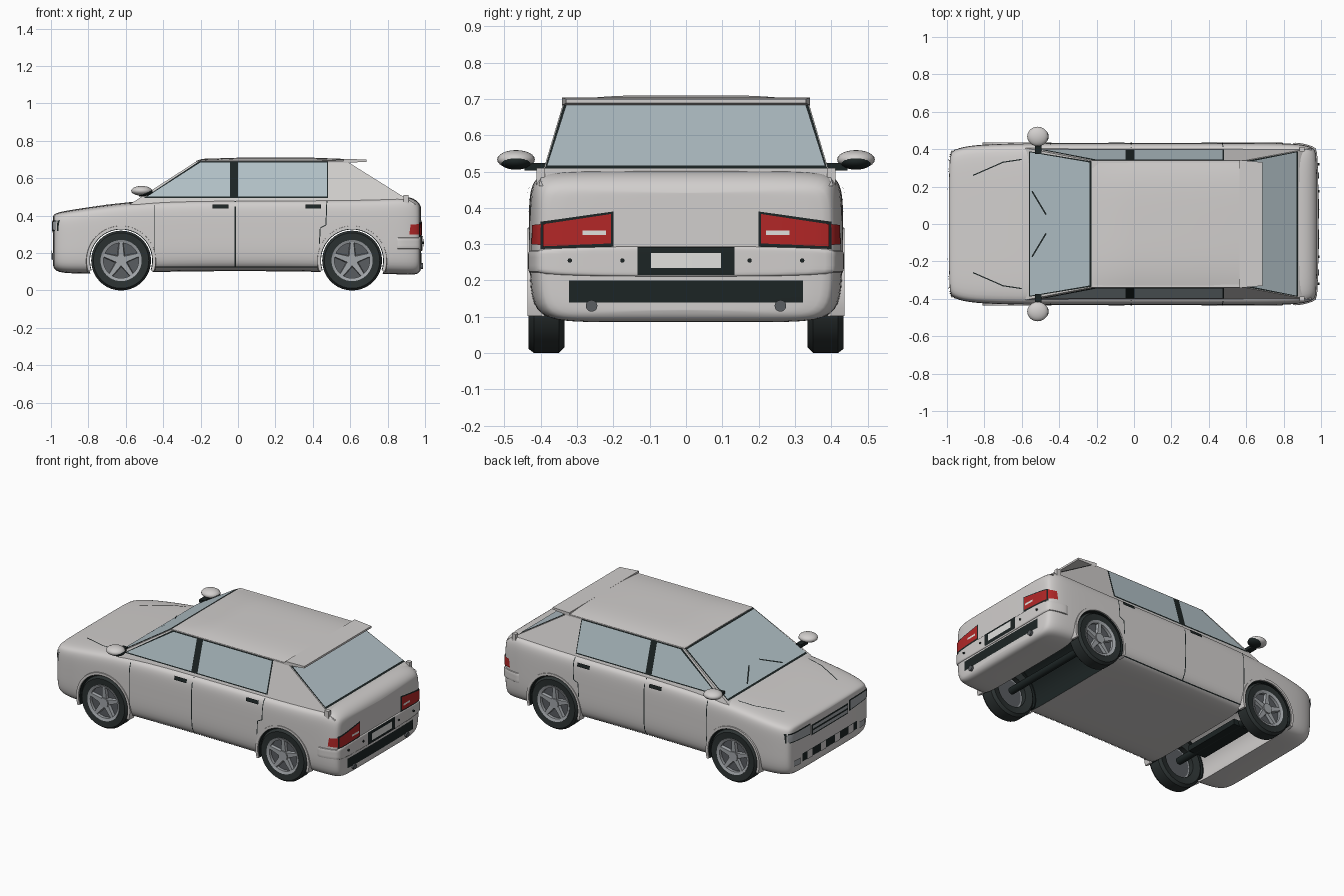
import bpy, bmesh
from math import sin, cos, radians
from mathutils import Vector, Matrix
from mathutils.bvhtree import BVHTree

cube = bpy.data.objects.get("Cube")
if cube:
    bpy.data.objects.remove(cube, do_unlink=True)


def material(name, r, g, b):
    m = bpy.data.materials.new(name)
    m.use_nodes = True
    m.diffuse_color = (r, g, b, 1)
    m.node_tree.nodes["Principled BSDF"].inputs["Base Color"].default_value = (r, g, b, 1)
    return m


silver = material("silver paint", .64, .62, .61)
glass = material("pale glass", .45, .54, .58)
black = material("black trim", .012, .018, .018)
rubber = material("tyre rubber", .025, .032, .032)
alloy = material("alloy grey", .36, .38, .40)
shadow_grey = material("dark grey metal", .10, .11, .12)
red = material("tail light red", .45, .02, .02)
white = material("plate white", .75, .75, .73)


def finish(name, bm, mat, smooth=35):
    bmesh.ops.recalc_face_normals(bm, faces=bm.faces)
    mesh = bpy.data.meshes.new(name)
    bm.to_mesh(mesh)
    bm.free()
    mesh.materials.append(mat)
    if smooth:
        mesh.shade_smooth()
        mesh.set_sharp_from_angle(angle=radians(smooth))
    obj = bpy.data.objects.new(name, mesh)
    bpy.context.collection.objects.link(obj)
    return obj


def loft(name, rings, mat, closed=False, smooth=35):
    """Skin rings of points; open lofts get ladder shaped end caps."""
    bm = bmesh.new()
    rows = [[bm.verts.new(p) for p in ring] for ring in rings]
    n = len(rows[0])
    pairs = list(zip(rows, rows[1:])) + ([(rows[-1], rows[0])] if closed else [])
    for a, b in pairs:
        for i in range(n):
            j = (i + 1) % n
            bm.faces.new((a[i], a[j], b[j], b[i]))
    if not closed:
        for row in (rows[0], rows[-1]):
            for i in range(n // 2 - 1):
                bm.faces.new((row[i], row[i + 1], row[n - 2 - i], row[n - 1 - i]))
    return finish(name, bm, mat, smooth)


def sweep(name, profile, cx, cz, a0, a1, steps, mat):
    """Turn an (r, y) profile about a wheel axis."""
    full = a1 - a0 == 360
    rings = []
    for k in range(steps if full else steps + 1):
        a = radians(a0 + (a1 - a0) * k / steps)
        rings.append([(cx + r * cos(a), y, cz + r * sin(a)) for r, y in profile])
    return loft(name, rings, mat, full)


def box(name, lo, hi, mat):
    (x, y, z), (X, Y, Z) = lo, hi
    return loft(name, [[(a, y, z), (a, Y, z), (a, Y, Z), (a, y, Z)] for a in (x, X)], mat, smooth=0)


def cyl(name, centre, r, depth, axis, mat, sides=32):
    bm = bmesh.new()
    turn = Matrix.Rotation(radians(90), 4, "X" if axis == "y" else "Y")
    bmesh.ops.create_cone(bm, cap_ends=True, segments=sides, radius1=r, radius2=r,
                          depth=depth, matrix=Matrix.Translation(centre) @ turn)
    return finish(name, bm, mat)


def ellipsoid(name, centre, size, mat):
    bm = bmesh.new()
    bmesh.ops.create_uvsphere(bm, u_segments=24, v_segments=12, radius=1,
                              matrix=Matrix.Translation(centre) @ Matrix.Diagonal((*size, 1)))
    return finish(name, bm, mat, 60)


def bake(obj):
    dg = bpy.context.evaluated_depsgraph_get()
    mesh = bpy.data.meshes.new_from_object(obj.evaluated_get(dg))
    obj.modifiers.clear()
    obj.data = mesh
    mesh.shade_smooth()
    mesh.set_sharp_from_angle(angle=radians(40))


def tree(obj):
    bpy.context.view_layer.update()
    return BVHTree.FromObject(obj, bpy.context.evaluated_depsgraph_get())


def patch(name, quad, view, mat, target, lift=.004, n=10):
    """Lay a thin plate on a surface by projecting a flat quad along the view axis."""
    d = Vector(view)
    c = [Vector(p) for p in quad]
    bm = bmesh.new()
    grid = []
    for i in range(n + 1):
        row = []
        for j in range(n + 1):
            u, v = i / n, j / n
            p = c[0].lerp(c[1], u).lerp(c[3].lerp(c[2], u), v)
            start = (d.x * 2, p.x, p.y) if d.x else (p.x, d.y * 2, p.y) if d.y else (p.x, p.y, 2)
            hit, normal, _, _ = target.ray_cast(Vector(start), -d)
            row.append(bm.verts.new(hit + normal * lift) if hit else None)
        grid.append(row)
    for a, b in zip(grid, grid[1:]):
        for j in range(n):
            corners = (a[j], b[j], b[j + 1], a[j + 1])
            if all(corners):
                bm.faces.new(corners)
    obj = finish(name, bm, mat)
    if sum((f.normal.dot(d) for f in obj.data.polygons)) < 0:
        obj.data.flip_normals()
    return obj


def stroke(name, points, view, target, width=.006, lift=.003):
    for a, b in zip(points, points[1:]):
        a, b = Vector(a), Vector(b)
        side = (b - a).orthogonal().normalized() * width / 2
        patch(name, (a - side, b - side, b + side, a + side), view, black, target, lift)


REAR, FRONT, TOP = (1, 0, 0), (-1, 0, 0), (0, 0, 1)
AXLES = {"front": -.625, "rear": .61}
HUB_Z = .16

# Lower body: half section mirrored, lofted front to back
half = [(.45, 0), (.75, 0), (.95, .03), (1, .2), (1, .5), (1, .8), (.985, .91), (.94, .99), (.6, 1.0), (.2, 1.0)]
stations = [(-.99, .36, .14, .395), (-.98, .39, .10, .415), (-.9, .42, .09, .43), (-.7, .43, .09, .46),
            (-.45, .433, .10, .487), (0, .433, .105, .492), (.5, .433, .10, .492), (.8, .433, .088, .498),
            (.91, .425, .085, .508), (.968, .405, .085, .475), (.98, .375, .12, .44)]


def section(x, w, lo, hi):
    right = [(x, u * w, lo + v * (hi - lo)) for u, v in half]
    return right + [(x, -y, z) for _, y, z in reversed(right)]


body = loft("body_shell", [section(*s) for s in stations], silver)
body.data.materials.append(black)
body.modifiers.new("round", "SUBSURF").levels = 2
cutters = []
for end, x in AXLES.items():
    cutter = cyl(end + "_arch_cutter", (x, 0, HUB_Z), .178, 1.2, "y", silver, 48)
    cutter.data.materials.append(black)
    for face in cutter.data.polygons:
        face.material_index = int(end == "rear")
    cutter.hide_render = True
    cut = body.modifiers.new(end + "_arch", "BOOLEAN")
    cut.object, cut.operation, cut.solver = cutter, "DIFFERENCE", "EXACT"
    cutters.append(cutter)
bake(body)
for cutter in cutters:
    bpy.data.objects.remove(cutter, do_unlink=True)
body_tree = tree(body)

# Rear bumper
bumper = loft("rear_bumper", [[(x, w, .21), (x, w, .225), (x, w, .28), (x, w, .295),
                               (x, -w, .295), (x, -w, .28), (x, -w, .225), (x, -w, .21)]
                              for x, w in ((.84, .425), (.85, .437), (.9, .432), (.972, .412), (.987, .385))], silver)
bumper.modifiers.new("round", "SUBSURF").levels = 2
bake(bumper)
bumper_tree = tree(bumper)

# Cabin, roof and spoiler
cabin = loft("cabin", [[(x0, -w, z), (x1, -w, z), (x1, w, z), (x0, w, z)]
                       for x0, x1, w, z in ((-.58, .95, .406, .46), (-.22, .58, .337, .692))], silver, smooth=0)
cabin_tree = tree(cabin)
roof_y = [.34 * k / 8 for k in range(-8, 9)]
loft("roof", [[(x, y, .69 + h * (1 - (y / .34) ** 4)) for y in roof_y] + [(x, y, .682) for y in reversed(roof_y)]
              for x, h in ((-.225, .003), (-.19, .014), (0, .02), (.4, .02), (.585, .013))], silver)
loft("roof_spoiler", [[(x, -w, lo), (x, w, lo), (x, w, hi), (x, -w, hi)]
                      for x, w, lo, hi in ((.565, .342, .682, .704), (.688, .33, .688, .7))], silver, smooth=0)

# Windscreen and rear window
for name, view, low in (("windscreen", FRONT, .478), ("rear_window", REAR, .512)):
    for part, mat, grow, lift in (("_seal", black, .006, .002), ("", glass, 0, .005)):
        patch(name + part, [(-.383 - grow, low - grow), (.383 + grow, low - grow),
                            (.329 + grow, .682 + grow), (-.329 - grow, .682 + grow)], view, mat, cabin_tree, lift)
for y in (-1, 1):
    stroke("wiper", [(-.54, .175 * y), (-.465, .05 * y)], TOP, cabin_tree, .008, .009)

for s, label in ((1, "left"), (-1, "right")):
    side = (0, s, 0)
    # Side windows with dark surround
    patch(label + "_window_seal", [(-.505, .493), (.482, .493), (.482, .688), (-.212, .688)], side, black, cabin_tree, .002)
    patch(label + "_front_window", [(-.487, .5), (-.042, .5), (-.042, .682), (-.203, .682)], side, glass, cabin_tree, .005)
    patch(label + "_rear_window", [(0, .5), (.475, .5), (.475, .682), (0, .682)], side, glass, cabin_tree, .005)
    # Door and bonnet seams, handles
    stroke(label + "_front_door_seam", [(-.445, .13), (-.445, .455)], side, body_tree, .005)
    stroke(label + "_middle_seam", [(-.015, .13), (-.015, .475)], side, body_tree)
    stroke(label + "_rear_door_seam", [(.475, .475), (.47, .35), (.44, .335), (.435, .25)], side, body_tree, .005)
    stroke(label + "_sill_seam", [(-.44, .127), (.43, .127)], side, body_tree, .005)
    stroke(label + "_bonnet_seam", [(-.86, .26 * s), (-.7, .33 * s), (-.6, .345 * s)], TOP, body_tree)
    for x in (-.135, .36):
        patch(label + "_door_handle", [(x, .437), (x + .085, .437), (x + .085, .457), (x, .457)], side, black, body_tree, .008)
    box(label + "_tail_corner", (.885, s * .4 - .012, .455), (.912, s * .4 + .012, .51), silver)

    # Mirrors
    ellipsoid(label + "_mirror_shell", (-.515, s * .468, .533), (.056, .052, .026), silver)
    ellipsoid(label + "_mirror_face", (-.506, s * .468, .528), (.05, .045, .023), black)
    box(label + "_mirror_arm", (-.53, s * .41 - .035, .503), (-.495, s * .41 + .035, .523), black)

    # Tail lights wrapping round the corner
    patch(label + "_tail_light_frame", [(s * .2, .293), (s * .398, .287), (s * .398, .362), (s * .2, .39)], REAR, black, body_tree, .003)
    patch(label + "_tail_light", [(s * .207, .302), (s * .392, .294), (s * .392, .355), (s * .207, .383)], REAR, red, body_tree, .006)
    patch(label + "_tail_light_side", [(.915, .3), (.966, .298), (.966, .355), (.922, .352)], side, red, body_tree, .005)
    patch(label + "_reverse_light", [(s * .22, .325), (s * .285, .325), (s * .285, .337), (s * .22, .337)], REAR, white, body_tree, .009)
    cyl(label + "_exhaust", (.975, s * .26, .13), .016, .03, "x", shadow_grey, 20)
    for y in (.175, .32):
        cyl(label + "_sensor", (.983, s * y, .255), .006, .016, "x", black, 12)

    # Headlights and fog lights
    patch(label + "_headlight_frame", [(s * .19, .305), (s * .395, .318), (s * .395, .375), (s * .19, .375)], FRONT, black, body_tree, .003)
    patch(label + "_headlight", [(s * .197, .313), (s * .388, .325), (s * .388, .368), (s * .197, .368)], FRONT, alloy, body_tree, .006)
    patch(label + "_fog_light", [(s * .29, .16), (s * .35, .165), (s * .35, .2), (s * .29, .2)], FRONT, alloy, body_tree, .006)

    # Wheels and arches
    for end, x in AXLES.items():
        tag = label + "_" + end
        arc = lambda name, prof, a0, a1, steps, mat: sweep(
            tag + name, [(r, s * y) for r, y in prof], x, HUB_Z, a0, a1, steps, mat)
        arc("_arch_flare", [(.17, .39), (.17, .436), (.185, .436), (.19, .39)], -18, 198, 32, silver)
        arc("_arch_liner", [(.166, .34), (.166, .428), (.172, .428), (.172, .34)], -18, 198, 32, black)
        arc("_tyre", [(.1, .345), (.145, .335), (.16, .35), (.16, .418), (.148, .434), (.108, .43)], 0, 360, 40, rubber)
        arc("_rim", [(.094, .38), (.094, .428), (.11, .434), (.11, .38)], 0, 360, 40, alloy)
        cyl(tag + "_wheel_back", (x, s * .395, HUB_Z), .105, .03, "y", shadow_grey)
        cyl(tag + "_hub", (x, s * .415, HUB_Z), .03, .034, "y", alloy)
        for k in range(5):
            a = radians(90 + 72 * k)
            rings = [[(x + r * cos(a) - t * sin(a), s * y, HUB_Z + r * sin(a) + t * cos(a))
                      for t, y in ((-w, .4), (w, .4), (w * .7, face), (-w * .7, face))]
                     for r, w, face in ((.015, .024, .425), (.098, .013, .43))]
            loft(tag + "_spoke", rings, alloy, smooth=0)

# Number plate and lower rear trim
patch("plate_recess", [(-.133, .216), (.133, .216), (.133, .29), (-.133, .29)], REAR, black, bumper_tree, .003)
patch("plate", [(-.097, .234), (.097, .234), (.097, .276), (-.097, .276)], REAR, white, bumper_tree, .007)
patch("rear_diffuser", [(-.322, .14), (.322, .14), (.322, .2), (-.322, .2)], REAR, black, body_tree)

# Grille and lower intake
patch("grille_frame", [(-.18, .295), (.18, .295), (.18, .36), (-.18, .36)], FRONT, black, body_tree, .003)
for z in (.305, .334):
    patch("grille_bar", [(-.17, z), (.17, z), (.17, z + .018), (-.17, z + .018)], FRONT, alloy, body_tree, .007)
patch("lower_intake", [(-.27, .165), (.27, .165), (.27, .215), (-.27, .215)], FRONT, black, body_tree, .003)
for y in (-.2, -.07, .07, .2):
    patch("intake_divider", [(y - .025, .165), (y + .025, .165), (y + .025, .215), (y - .025, .215)], FRONT, silver, body_tree, .007)

# Running gear underneath
for end, x in AXLES.items():
    cyl(end + "_axle", (x, 0, HUB_Z), .022, .7, "y", black, 16)
box("front_subframe", (-.69, -.2, .14), (-.57, .2, .175), black)
